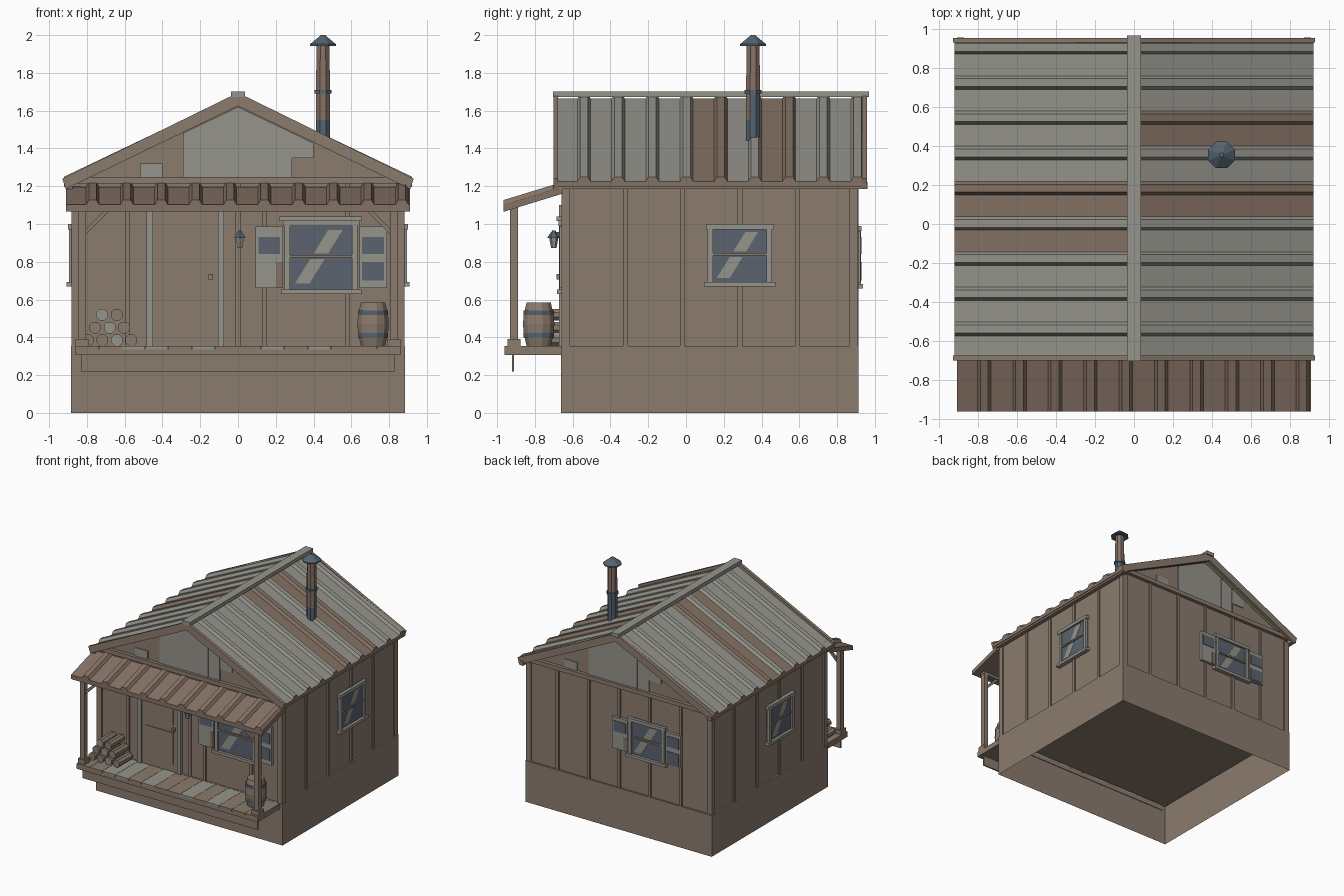
import bpy, bmesh, math
from mathutils import Matrix, Vector

if "Cube" in bpy.data.objects:
    bpy.data.objects.remove(bpy.data.objects["Cube"])


def material(name, r, g, b):
    m = bpy.data.materials.new(name)
    m.use_nodes = True
    m.diffuse_color = (r, g, b, 1)
    bsdf = m.node_tree.nodes["Principled BSDF"]
    bsdf.inputs["Base Color"].default_value = (r, g, b, 1)
    bsdf.inputs["Roughness"].default_value = 0.9
    return m


WOOD = material("weathered wood", 0.26, 0.20, 0.155)
RUST = material("rusty brown", 0.235, 0.168, 0.13)
GREY = material("worn grey", 0.30, 0.295, 0.26)
GLASS = material("window glass", 0.105, 0.125, 0.16)
STEEL = material("dark steel", 0.09, 0.125, 0.16)
ID = Matrix()


def finish(name, bm, mats, rule=None):
    bmesh.ops.recalc_face_normals(bm, faces=bm.faces)
    if rule:
        for f in bm.faces:
            f.material_index = rule(f.calc_center_median(), f.normal)
    me = bpy.data.meshes.new(name)
    bm.to_mesh(me)
    bm.free()
    for m in mats if isinstance(mats, list) else [mats]:
        me.materials.append(m)
    ob = bpy.data.objects.new(name, me)
    bpy.context.collection.objects.link(ob)
    return ob


def prism(name, pts, vec, mats, rule=None, mat=ID):
    """Extrude a planar outline along a vector."""
    bm = bmesh.new()
    a = [bm.verts.new(mat @ Vector(p)) for p in pts]
    b = [bm.verts.new(mat @ (Vector(p) + Vector(vec))) for p in pts]
    bm.faces.new(a)
    bm.faces.new(b[::-1])
    for i in range(len(a)):
        j = (i + 1) % len(a)
        bm.faces.new((a[j], a[i], b[i], b[j]))
    return finish(name, bm, mats, rule)


def box(name, x, y, z, mats, mat=ID):
    pts = [(x[0], y[0], z[0]), (x[1], y[0], z[0]), (x[1], y[0], z[1]), (x[0], y[0], z[1])]
    return prism(name, pts, (0, y[1] - y[0], 0), mats, mat=mat)


def lathe(name, x, y, profile, sides, mats, rule=None):
    """Spin (radius, height) pairs around a vertical axis."""
    bm = bmesh.new()
    rings = []
    for r, z in profile:
        ang = [math.tau * (i + 0.5) / sides for i in range(sides)]
        rings.append([bm.verts.new((x + r * math.cos(t), y + r * math.sin(t), z)) for t in ang])
    for lo, hi in zip(rings, rings[1:]):
        for i in range(sides):
            j = (i + 1) % sides
            bm.faces.new((lo[i], lo[j], hi[j], hi[i]))
    bm.faces.new(rings[0][::-1])
    bm.faces.new(rings[-1])
    return finish(name, bm, mats, rule)


def ribbed(start, end, ribs, place, thick):
    """Outline of a ribbed sheet; place(t, height) gives a point."""
    line = [(start, 0)]
    for c in ribs:
        line += [(c - 0.035, 0), (c - 0.02, 0.025), (c + 0.02, 0.025), (c + 0.035, 0)]
    line += [(end, 0), (end, -thick), (start, -thick)]
    return [place(t, h) for t, h in line]


# Foundation, open underneath
base = bmesh.new()
bmesh.ops.create_cube(base, size=1)
bmesh.ops.delete(base, geom=[f for f in base.faces if f.normal.z < -0.5], context='FACES')
bmesh.ops.transform(base, verts=base.verts, matrix=Matrix.Translation((0, 0.127, 0.177))
                    @ Matrix.Diagonal((1.77, 1.575, 0.354, 1)))
finish("foundation", base, WOOD)

# Walls with gables
prism("walls", [(-0.87, -0.645, 0.35), (0.87, -0.645, 0.35), (0.87, -0.645, 1.215),
                (0, -0.645, 1.63), (-0.87, -0.645, 1.215)], (0, 1.545, 0), WOOD)
for sx in (-1, 1):
    for y in (-0.635, 0.89):
        box("corner_board", sorted((sx * 0.835, sx * 0.882)), (y - 0.025, y + 0.02), (0.35, 1.2), WOOD)
    for y in (-0.32, -0.02, 0.285, 0.59):
        box("side_batten", sorted((sx * 0.865, sx * 0.88)), (y - 0.013, y + 0.013), (0.35, 1.2), WOOD)
    box("eave_board", sorted((sx * 0.875, sx * 0.91)), (-0.69, 0.96), (1.185, 1.222), WOOD)
for x in (-0.585, 0, 0.14, 0.58):
    box("front_batten", (x - 0.012, x + 0.012), (-0.657, -0.64), (0.35, 1.22), WOOD)
for x in (-0.585, -0.29, 0, 0.29, 0.585):
    box("back_batten", (x - 0.013, x + 0.013), (0.89, 0.912), (0.35, 1.22), WOOD)

# Gable boards, same on both ends
BACK = Matrix.Translation((0, 0.255, 0)) @ Matrix.Rotation(math.pi, 4, 'Z')


def rake(x):
    return 1.62 - 0.478 * abs(x)


for end in (ID, BACK):
    box("gable_beam", (-0.87, 0.87), (-0.675, -0.64), (1.215, 1.25), WOOD, end)
    for x0, x1, low, high in ((-0.52, -0.4, 1.25, 1.32), (-0.29, 0.17, 1.25, 2),
                              (0.17, 0.28, 1.25, 2), (0.28, 0.4, 1.35, 2)):
        tops = [x1, 0, x0] if x0 < 0 < x1 else [x1, x0]
        pts = [(x0, -0.653, low), (x1, -0.653, low)]
        pts += [(x, -0.653, min(high, rake(x))) for x in tops]
        prism("gable_board", pts, (0, 0.009, 0), GREY, mat=end)
    for x in (0.17, 0.28):
        box("gable_batten", (x - 0.006, x + 0.006), (-0.658, -0.645), (1.25, rake(x)), GREY, end)
    for s in (-1, 1):
        prism("rake_board", [(0, -0.702, 1.695), (s * 0.93, -0.702, 1.24), (s * 0.912, -0.702, 1.185),
                             (0, -0.702, 1.625)], (0, 0.025, 0), WOOD, mat=end)

# Ribbed main roof with rusty sheets
RIBS = [-0.54 + 0.181 * i for i in range(9)]
RUSTY = {1: ((0.04, 0.232), (0.405, 0.6)), -1: ((-0.15, -0.03), (0.035, 0.232))}
for s in (-1, 1):
    outline = ribbed(-0.69, 0.955, RIBS, lambda t, h: (0, t, 1.665 + h), 0.03)
    prism("roof_sheet", outline, (s * 0.922, 0, -0.44), [GREY, RUST])
    roof = bpy.context.collection.objects[-1]
    # Split the long underside aside: only sloping sheet strips take the rust colour
    for f in roof.data.polygons:
        if any(a <= f.center.y <= b for a, b in RUSTY[s]) and abs(f.normal.y) < 0.95 and f.area < 0.5:
            f.material_index = 1
box("ridge_cap", (-0.036, 0.036), (-0.705, 0.968), (1.672, 1.702), GREY)

# Porch roof
PORCH_RIBS = [-0.77 + 0.182 * i for i in range(10)]
prism("porch_roof", ribbed(-0.91, 0.91, PORCH_RIBS, lambda t, h: (t, -0.965, 1.102 + h), 0.037),
      (0, 0.31, 0.095), RUST)
box("porch_beam", (-0.85, 0.85), (-0.93, -0.89), (1.065, 1.1), WOOD)

# Porch deck of planks
COUNT, WIDE = 14, 1.72 / 14
for i in range(COUNT):
    x = -0.86 + WIDE * i
    box("deck_plank", (x + 0.001, x + WIDE - 0.001), (-0.962, -0.655), (0.335, 0.353),
        GREY if i in (2, 3, 5, 8, 10) else WOOD)
box("deck_frame", (-0.86, 0.86), (-0.96, -0.655), (0.307, 0.337), WOOD)
box("deck_skirt", (-0.83, 0.83), (-0.922, -0.91), (0.22, 0.31), WOOD)

# Porch posts and braces
for s in (-1, 1):
    x = s * 0.825
    box("porch_post", (x - 0.021, x + 0.021), (-0.931, -0.889), (0.35, 1.08), WOOD)
    box("post_foot", (x - 0.034, x + 0.034), (-0.944, -0.876), (0.353, 0.39), WOOD)
    prism("post_brace", [(s * 0.81, -0.92, 0.94), (s * 0.81, -0.92, 0.97), (s * 0.71, -0.92, 1.07),
                         (s * 0.68, -0.92, 1.07)], (0, 0.02, 0), WOOD)

# Door
box("door", (-0.45, -0.105), (-0.658, -0.64), (0.355, 1.08), WOOD)
for z in ((0.42, 0.69), (0.76, 1.01)):
    box("door_panel", (-0.41, -0.15), (-0.665, -0.657), z, WOOD)
for x in (-0.468, -0.09):
    box("door_trim", (x - 0.017, x + 0.017), (-0.672, -0.64), (0.353, 1.1), GREY)
box("door_handle", (-0.155, -0.132), (-0.685, -0.655), (0.705, 0.735), WOOD)


def window(mat, w, h, shutters):
    """Window centred on the local origin, facing local -y."""
    a, b, t = w / 2, h / 2, 0.028
    box("window_glass", (-a, a), (-0.012, 0.01), (-b, b), GLASS, mat)
    for s in (-1, 1):
        box("window_side", sorted((s * a, s * (a - t))), (-0.024, 0.005), (-b, b), GREY, mat)
    box("window_head", (-a - 0.01, a + 0.01), (-0.028, 0.005), (b - t, b), GREY, mat)
    box("window_sill", (-a - 0.02, a + 0.02), (-0.035, 0.005), (-b - 0.012, -b + 0.012), GREY, mat)
    box("window_bar", (-a + t, a - t), (-0.022, 0.005), (-0.007, 0.007), WOOD, mat)
    # Slanted glints on both panes
    for z0, z1 in ((-b * 0.78, -0.015), (0.015, b * 0.74)):
        lo, hi = z0 * 0.62 - 0.01, z1 * 0.62 - 0.01
        g = w * 0.1
        prism("glass_glint", [(lo - g, -0.014, z0), (lo + g, -0.014, z0), (hi + g, -0.014, z1),
                              (hi - g, -0.014, z1)], (0, 0.003, 0), GREY, mat=mat)
    if not shutters:
        return
    for s in (-1, 1):
        x0, x1 = sorted((s * (a + 0.01), s * (a + 0.155)))
        box("shutter", (x0, x1), (-0.022, 0.005), (-b + 0.02, b - 0.03), GREY, mat)
        for z in ((0.01, 0.1), (-0.13, -0.03)):
            if s > 0 or z[0] > 0:
                box("shutter_panel", (x0 + 0.015, x1 - 0.015), (-0.026, -0.02), z, GLASS, mat)
    box("shutter_patch", (-a - 0.045, -a - 0.012), (-0.025, -0.02), (-b + 0.022, -0.03), RUST, mat)


def wall_frame(x, y, z, angle):
    return Matrix.Translation((x, y, z)) @ Matrix.Rotation(math.radians(angle), 4, 'Z')


window(wall_frame(0.44, -0.647, 0.83, 0), 0.385, 0.375, True)
box("front_window_hood", (0.22, 0.655), (-0.685, -0.64), (1.015, 1.04), GREY)
window(wall_frame(-0.27, 0.902, 0.83, 180), 0.34, 0.32, True)
window(wall_frame(0.872, 0.285, 0.84, 90), 0.34, 0.32, False)
window(wall_frame(-0.872, -0.02, 0.84, -90), 0.34, 0.32, False)

# Stove pipe
lathe("stove_pipe", 0.45, 0.355, [(0.04, 1.42), (0.04, 1.55), (0.04, 1.7), (0.037, 1.96)], 8, [STEEL, RUST],
      lambda c, n: int(c.z > 1.7 or (c.z > 1.55 and n.y < -0.5)))
lathe("pipe_collar", 0.45, 0.355, [(0.048, 1.69), (0.048, 1.71)], 8, STEEL)
lathe("pipe_cap", 0.45, 0.355, [(0.074, 1.943), (0.074, 1.952), (0.012, 2.0)], 8, STEEL)

# Barrel
lathe("barrel", 0.715, -0.78, [(0.066, 0.353), (0.082, 0.42), (0.086, 0.47), (0.082, 0.52), (0.066, 0.585)],
      12, WOOD)
for z in (0.41, 0.53):
    lathe("barrel_hoop", 0.715, -0.78, [(0.083, z - 0.012), (0.083, z + 0.012)], 12, STEEL)

# Stacked firewood
for row, (first, count) in enumerate(((-0.795, 4), (-0.757, 3), (-0.72, 2))):
    for i in range(count):
        x, z = first + 0.077 * i, 0.385 + 0.067 * row
        ring = [math.tau * (k + 0.5) / 8 for k in range(8)]
        prism("firewood_log", [(x + 0.033 * math.cos(t), -0.845, z + 0.033 * math.sin(t)) for t in ring],
              (0, 0.18, 0), [WOOD, GREY], lambda c, n, g=(row + i) % 3 == 2: int(g and abs(n.y) > 0.9))

# Wall lantern
box("lantern_arm", (0.004, 0.016), (-0.705, -0.645), (0.945, 0.957), STEEL)
lathe("lantern_body", 0.01, -0.7, [(0.014, 0.872), (0.024, 0.925)], 6, [GREY, STEEL],
      lambda c, n: int(abs(n.z) > 0.9))
lathe("lantern_cap", 0.01, -0.7, [(0.034, 0.925), (0.03, 0.935), (0.008, 0.965)], 6, STEEL)
